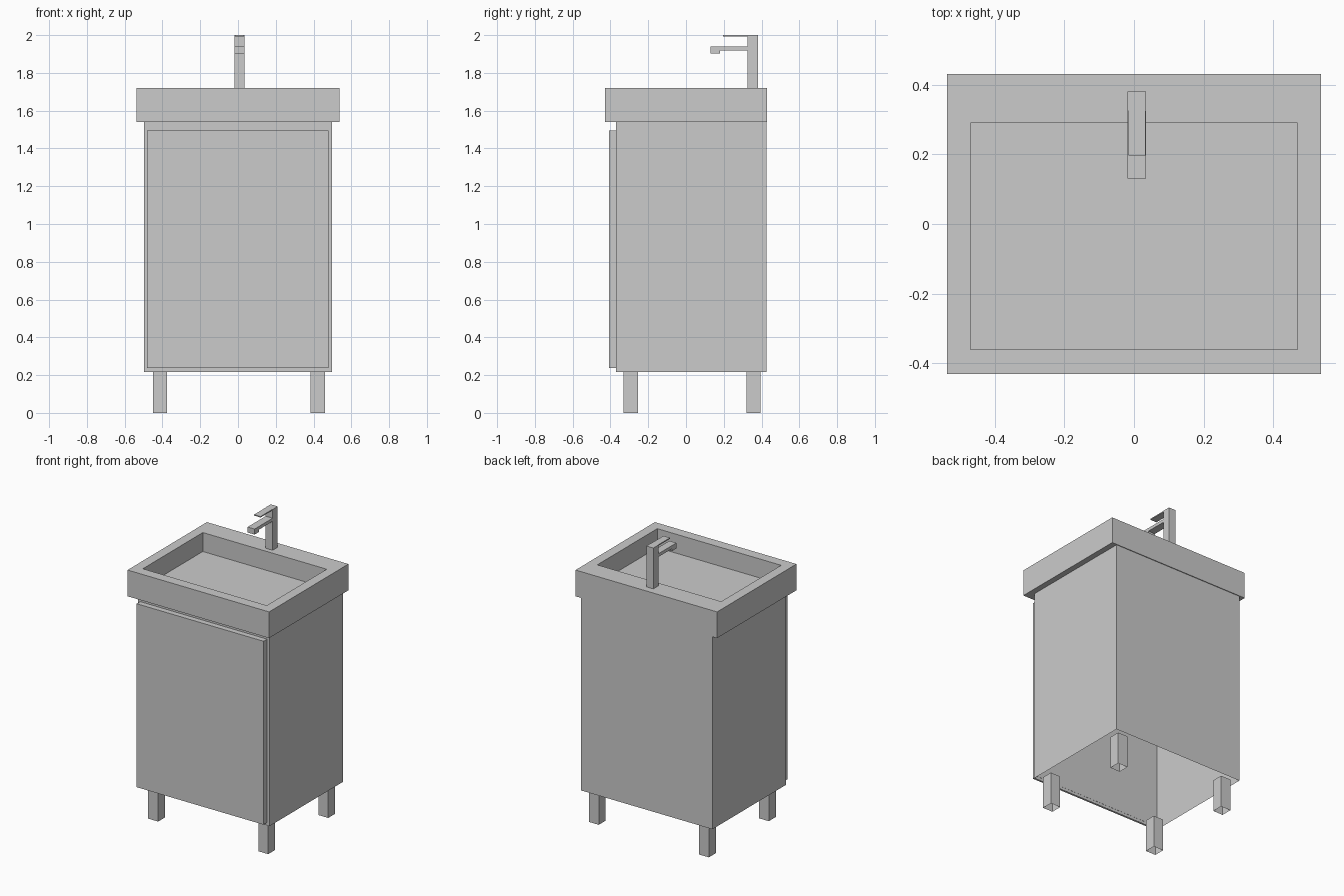
import bpy, bmesh

if "Cube" in bpy.data.objects:
    bpy.data.objects.remove(bpy.data.objects["Cube"])


def make(name, bm):
    bm.normal_update()
    mesh = bpy.data.meshes.new(name)
    bm.to_mesh(mesh)
    bm.free()
    obj = bpy.data.objects.new(name, mesh)
    bpy.context.collection.objects.link(obj)
    return obj


def box_bm(x, y, z):
    bm = bmesh.new()
    bmesh.ops.create_cube(bm, size=1)
    for v in bm.verts:
        for i, (lo, hi) in enumerate((x, y, z)):
            v.co[i] = hi if v.co[i] > 0 else lo
    bm.normal_update()
    return bm


def box(name, x, y, z, open_bottom=False):
    bm = box_bm(x, y, z)
    if open_bottom:
        down = [f for f in bm.faces if f.normal.z < -0.5]
        bmesh.ops.delete(bm, geom=down, context='FACES')
    return make(name, bm)


# Cabinet shell, open underneath, with a door on the front
box("cabinet", (-0.498, 0.498), (-0.37, 0.425), (0.217, 1.54), True)
box("door", (-0.483, 0.479), (-0.408, -0.369), (0.237, 1.495))

# Hollow square legs
for side, x in (("left", (-0.45, -0.375)), ("right", (0.385, 0.46))):
    for end, y in (("front", (-0.33, -0.255)), ("back", (0.32, 0.395))):
        box(f"{end}_{side}_leg", x, y, (0, 0.22), True)

# Basin: inset the top face to the bowl outline, then push it down
bm = box_bm((-0.537, 0.537), (-0.43, 0.43), (1.54, 1.72))
top = [f for f in bm.faces if f.normal.z > 0.5]
bmesh.ops.inset_region(bm, faces=top, thickness=0.068)
for v in top[0].verts:
    v.co.x = 0.47 if v.co.x > 0 else -0.47
    v.co.y = 0.29 if v.co.y > 0 else -0.36
floor = bmesh.ops.extrude_face_region(bm, geom=top)["geom"]
for v in floor:
    if isinstance(v, bmesh.types.BMVert):
        v.co.z = 1.59
bmesh.ops.delete(bm, geom=[f for f in top if f.is_valid], context='FACES_ONLY')
make("basin", bm)

# Tap: column and spout from one side profile, plus a thin lever
profile = [(0.38, 1.72), (0.38, 2.0), (0.325, 2.0), (0.325, 1.94), (0.13, 1.94),
           (0.13, 1.902), (0.18, 1.902), (0.18, 1.918), (0.325, 1.918), (0.325, 1.72)]
bm = bmesh.new()
face = bm.faces.new([bm.verts.new((-0.018, y, z)) for y, z in profile])
ext = bmesh.ops.extrude_face_region(bm, geom=[face])["geom"]
bmesh.ops.translate(bm, vec=(0.053, 0, 0),
                    verts=[v for v in ext if isinstance(v, bmesh.types.BMVert)])
bmesh.ops.recalc_face_normals(bm, faces=bm.faces[:])
make("tap", bm)
box("tap_lever", (-0.016, 0.033), (0.197, 0.33), (1.993, 2.0))
